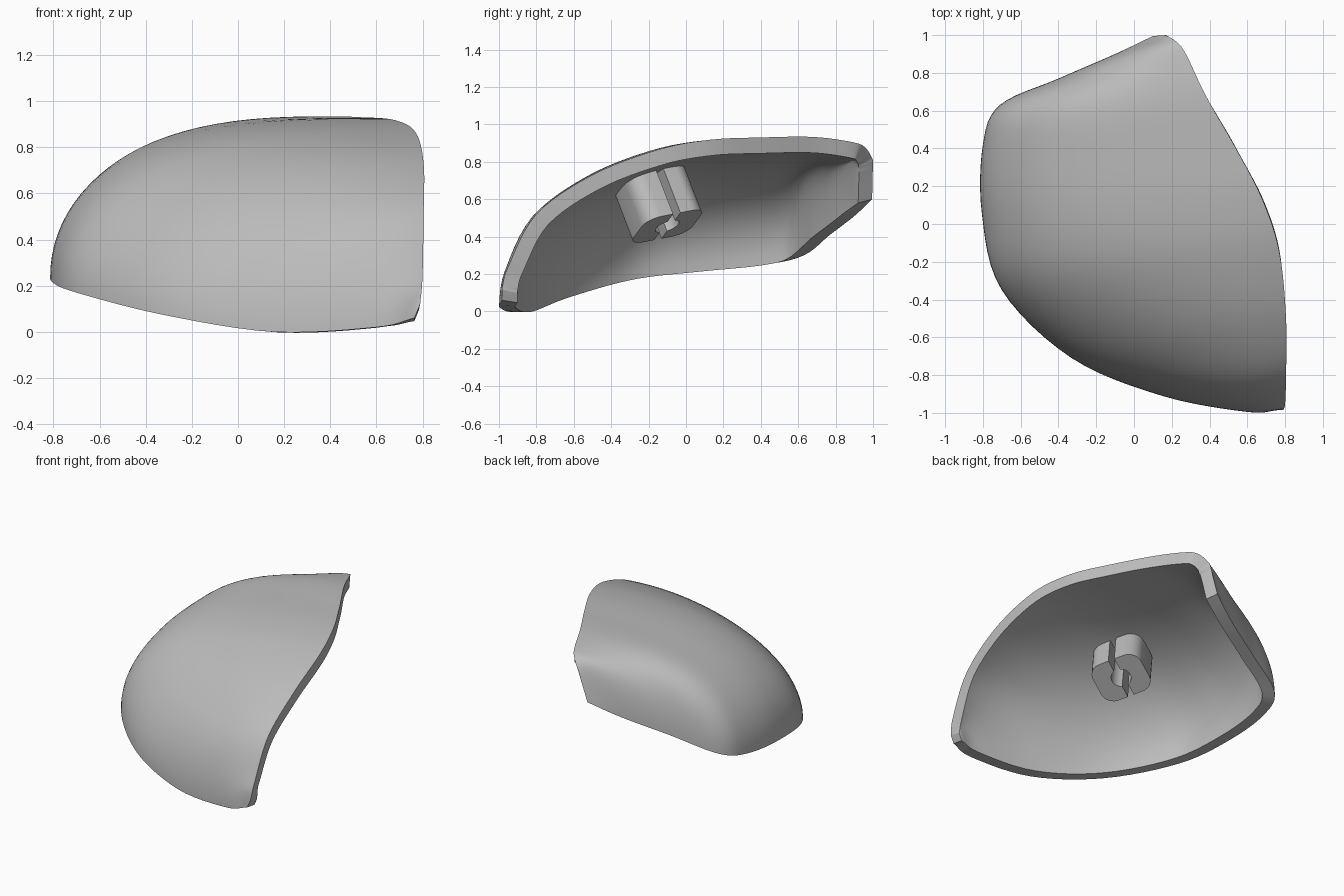
import bpy, bmesh, math
from mathutils import Vector, Matrix

cube = bpy.data.objects.get("Cube")
if cube:
    bpy.data.objects.remove(cube, do_unlink=True)

grey = bpy.data.materials.new("plain grey")
grey.use_nodes = True
grey.diffuse_color = (0.5, 0.5, 0.5, 1)
grey.node_tree.nodes["Principled BSDF"].inputs["Base Color"].default_value = grey.diffuse_color


def make_object(name, bm, angle):
    """Turn a bmesh into a smooth shaded object with crisp edges."""
    bmesh.ops.recalc_face_normals(bm, faces=bm.faces)
    mesh = bpy.data.meshes.new(name)
    bm.to_mesh(mesh)
    bm.free()
    mesh.materials.append(grey)
    obj = bpy.data.objects.new(name, mesh)
    bpy.context.collection.objects.link(obj)
    bpy.ops.object.select_all(action='DESELECT')
    obj.select_set(True)
    bpy.context.view_layer.objects.active = obj
    bpy.ops.object.shade_smooth_by_angle(angle=math.radians(angle))


def smooth_path(points, steps):
    """Catmull-Rom curve through the points."""
    pts = [Vector(p) for p in points]
    pts = [2 * pts[0] - pts[1]] + pts + [2 * pts[-1] - pts[-2]]
    path = []
    for a, b, c, d in zip(pts, pts[1:], pts[2:], pts[3:]):
        for i in range(steps):
            t = i / steps
            path.append(0.5 * (2 * b + (c - a) * t + (2 * a - 5 * b + 4 * c - d) * t * t
                               + (3 * b - a - 3 * c + d) * t ** 3))
    path.append(pts[-2])
    return path


def ramp(t, start, end):
    """Smooth step from 0 at start to 1 at end."""
    t = min(1, max(0, (t - start) / (end - start)))
    return t * t * (3 - 2 * t)


# Upper and lower rims of the shell, running from the front corner to the back corner
upper = smooth_path([(.79, -.985, .12), (.8, -.95, .24), (.805, -.8, .52), (.805, -.5, .73),
                     (.77, -.15, .865), (.68, .13, .918), (.54, .4, .93), (.38, .68, .933),
                     (.28, .89, .905), (.23, .96, .875), (.17, 1, .81)], 6)
lower = smooth_path([(.765, -.985, .06), (.6, -.995, .02), (.15, -.91, 0), (-.33, -.71, .075),
                     (-.7, -.35, .17), (-.805, .05, .215), (-.8, .42, .25), (-.71, .63, .3),
                     (-.4, .77, .41), (-.1, .9, .51), (.1, .995, .6)], 6)

# Outer skin: rounded quarter sections, fullest in the middle and straight at both ends
SECTION, WALL, BLEND = 24, 0.085, 5
bm = bmesh.new()
outer = []
for i, (top, low) in enumerate(zip(upper, lower)):
    t = i / (len(upper) - 1)
    full = ramp(t, 0.25, 0.5) * (1 - ramp(t, 0.6, 0.85))
    ends = ramp(t, 0, 0.1) * (1 - ramp(t, 0.88, 1))
    spread = 1 + (0.9 + 1.1 * full) * ends
    steep = 1 + (0.8 + 0.3 * full) * ends
    row = []
    for j in range(SECTION + 1):
        s = max(0, math.cos(math.pi / 2 * j / SECTION)) ** (2 / spread)
        p = low.lerp(top, 1 - s)
        p.z = low.z + (top.z - low.z) * max(0, 1 - s ** spread) ** (1 / steep)
        row.append(bm.verts.new(p))
    outer.append(row)


def bridge(r, s):
    """Fill the strip between two rows of vertices."""
    for a, b, c, d in zip(r, r[1:], s[1:], s):
        bm.faces.new((a, b, c, d))


for r, s in zip(outer, outer[1:]):
    bridge(r, s)
bmesh.ops.recalc_face_normals(bm, faces=bm.faces)
if sum(f.normal.z for f in bm.faces) < 0:
    bmesh.ops.reverse_faces(bm, faces=bm.faces)
bm.normal_update()

# Inner skin: offset inwards, with the direction evened out towards the two narrow corners
last = len(outer) - 1
inner = []
for i, row in enumerate(outer):
    guide = outer[min(max(i, BLEND), last - BLEND)]
    mean = sum((v.normal for v in guide), Vector()).normalized()
    corner = 1 - min(1, min(i, last - i) / BLEND)
    inner.append([v.co - WALL * g.normal.lerp(mean, corner * 0.8).normalized()
                  for v, g in zip(row, guide)])
inner = [[bm.verts.new(p) for p in row] for row in inner]
for r, s in zip(inner, inner[1:]):
    bridge(r, s)

# Rim faces that close the shell between both skins
for end in (0, -1):
    bridge(outer[end], inner[end])
    bridge([row[end] for row in outer], [row[end] for row in inner])
make_object("shell", bm, 40)

# Mounting stem: two mirrored halves with a slot and a round hole between them
axis = Vector((-.34, -.34, .88)).normalized()
slot = Vector((.83, .33, .43))
slot = (slot - axis * slot.dot(axis)).normalized()
side = axis.cross(slot)
frame = Matrix((slot, side, axis)).transposed()
end_center = Vector((.03, -.1, .455))
HALF_LONG, HALF_WIDE, CORNER, GAP, HOLE, LENGTH = .155, .18, .09, .022, .068, .29


def arc(cx, cy, radius, start, end, steps):
    return [(cx + radius * math.cos(start + (end - start) * k / steps),
             cy + radius * math.sin(start + (end - start) * k / steps)) for k in range(steps + 1)]


gap_angle = math.asin(GAP / HOLE)
outline = [(HALF_LONG, GAP)]
outline += arc(HALF_LONG - CORNER, HALF_WIDE - CORNER, CORNER, 0, math.pi / 2, 8)
outline += arc(CORNER - HALF_LONG, HALF_WIDE - CORNER, CORNER, math.pi / 2, math.pi, 8)
outline += [(-HALF_LONG, GAP)]
outline += arc(0, 0, HOLE, math.pi - gap_angle, gap_angle, 12)

for name, sign in (("stem_back_half", 1), ("stem_front_half", -1)):
    bm = bmesh.new()
    base = bm.faces.new([bm.verts.new(end_center + frame @ Vector((x, y * sign, 0)))
                         for x, y in outline])
    grown = bmesh.ops.extrude_face_region(bm, geom=[base])["geom"]
    bmesh.ops.translate(bm, vec=axis * LENGTH,
                        verts=[g for g in grown if isinstance(g, bmesh.types.BMVert)])
    make_object(name, bm, 35)
